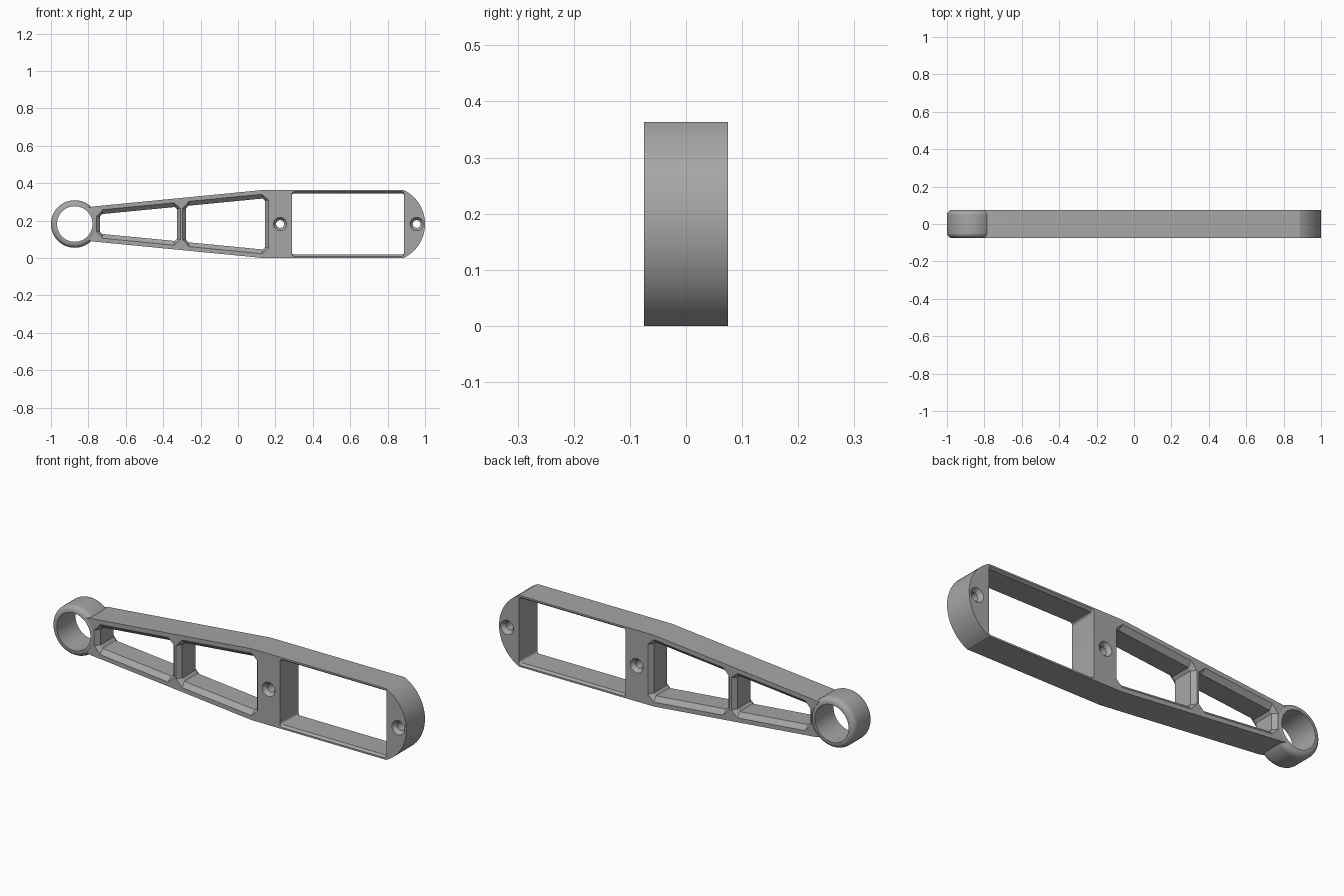
import bpy, bmesh
from math import sin, cos, pi, sqrt, atan2

cube = bpy.data.objects.get("Cube")
if cube:
    bpy.data.objects.remove(cube)

HALF = 0.075      # half thickness
MID = 0.1815      # height of the centre line
RING_X = -0.873

grey = bpy.data.materials.new("satin grey")
grey.use_nodes = True
grey.diffuse_color = (0.38, 0.38, 0.38, 1)
grey.node_tree.nodes["Principled BSDF"].inputs["Base Color"].default_value = (0.38, 0.38, 0.38, 1)


def loft(name, sections):
    """Solid through matching x-z outlines, each given with its y."""
    bm = bmesh.new()
    rows = [[bm.verts.new((x, y, z)) for x, z in pts] for y, pts in sections]
    n = len(rows[0])
    for a, b in zip(rows, rows[1:]):
        for i in range(n):
            j = (i + 1) % n
            bm.faces.new((a[i], a[j], b[j], b[i]))
    bm.faces.new(rows[0][::-1])
    bm.faces.new(rows[-1])
    bmesh.ops.recalc_face_normals(bm, faces=bm.faces)
    mesh = bpy.data.meshes.new(name)
    bm.to_mesh(mesh)
    bm.free()
    mesh.materials.append(grey)
    obj = bpy.data.objects.new(name, mesh)
    bpy.context.collection.objects.link(obj)
    return obj


def circle(x, r, n=64):
    return [(x + r * cos(2 * pi * i / n), MID + r * sin(2 * pi * i / n)) for i in range(n)]


def cut(target, cutter):
    mod = target.modifiers.new("cut", 'BOOLEAN')
    mod.operation = 'DIFFERENCE'
    mod.solver = 'EXACT'
    mod.object = cutter
    bpy.context.view_layer.objects.active = target
    bpy.ops.object.modifier_apply(modifier=mod.name)
    bpy.data.objects.remove(cutter)


def flared(name, outer, inner, depth):
    """Through cutter that widens to the outer outline at both faces."""
    d = HALF - depth
    return loft(name, [(-HALF - 0.02, outer), (-HALF, outer), (-d, inner),
                       (d, inner), (HALF, outer), (HALF + 0.02, outer)])


def half_height(x):
    return 0.0935 + 0.0967 * (x + 0.775)


def window(x0, x1, margin, corner):
    """Tapered outline with clipped corners, following the arm edges."""
    a, b = half_height(x0) - margin, half_height(x1) - margin
    s = corner * (b - a) / (x1 - x0)
    top = [(x0, a - corner), (x0 + corner, a + s), (x1 - corner, b - s), (x1, b - corner)]
    return [(x, MID + z) for x, z in top] + [(x, MID - z) for x, z in top[::-1]]


def rounded_rect(x0, x1, h, r):
    pts = []
    for k, (x, z) in enumerate([(x1 - r, h - r), (x0 + r, h - r), (x0 + r, r - h), (x1 - r, r - h)]):
        for i in range(5):
            t = (k + i / 4) * pi / 2
            pts.append((x + r * cos(t), MID + z + r * sin(t)))
    return pts


# Arm body: tapered bar with an arched far end
r, h = 0.202, MID
cx = 1 - r
end = atan2(h, sqrt(r * r - h * h))
outline = [(-0.80, MID + 0.088), (-0.775, MID + 0.0935), (0.13, 2 * MID)]
outline += [(cx + r * cos(end - end * i / 16), MID + r * sin(end - end * i / 16)) for i in range(33)]
outline += [(0.13, 0), (-0.775, MID - 0.0935), (-0.80, MID - 0.088)]
arm = loft("arm_body", [(-HALF, outline), (HALF, outline)])
socket = circle(RING_X, 0.112)
cut(arm, loft("socket_cutter", [(-0.1, socket), (0.1, socket)]))

# Two tapered windows with bevelled rims
for x0, x1 in ((-0.757, -0.308), (-0.296, 0.162)):
    cut(arm, flared("window_cutter", window(x0, x1, 0.022, 0.034),
                    window(x0 + 0.019, x1 - 0.018, 0.045, 0.012), 0.022))

# Large rectangular bay
cut(arm, flared("bay_cutter", rounded_rect(0.289, 0.888, 0.173, 0.012),
                rounded_rect(0.289, 0.888, 0.164, 0.012), 0.012))

# Countersunk screw holes
for x in (0.225, 0.955):
    cut(arm, flared("screw_cutter", circle(x, 0.036, 32), circle(x, 0.021, 32), 0.02))

# Pivot ring with rounded outer edges
arc = [(0.047 + 0.028 * sin(t), 0.099 + 0.028 * cos(t)) for t in (pi / 2 * i / 8 for i in range(9))]
ring = loft("pivot_ring", [(-y, circle(RING_X, q)) for y, q in arc[::-1]]
            + [(y, circle(RING_X, q)) for y, q in arc])
bore = circle(RING_X, 0.095)
cut(ring, loft("bore_cutter", [(-0.1, bore), (0.1, bore)]))

# Smooth curved faces, keep hard edges
for obj in (arm, ring):
    bpy.ops.object.select_all(action='DESELECT')
    obj.select_set(True)
    bpy.context.view_layer.objects.active = obj
    bpy.ops.object.shade_smooth_by_angle(angle=0.45)
